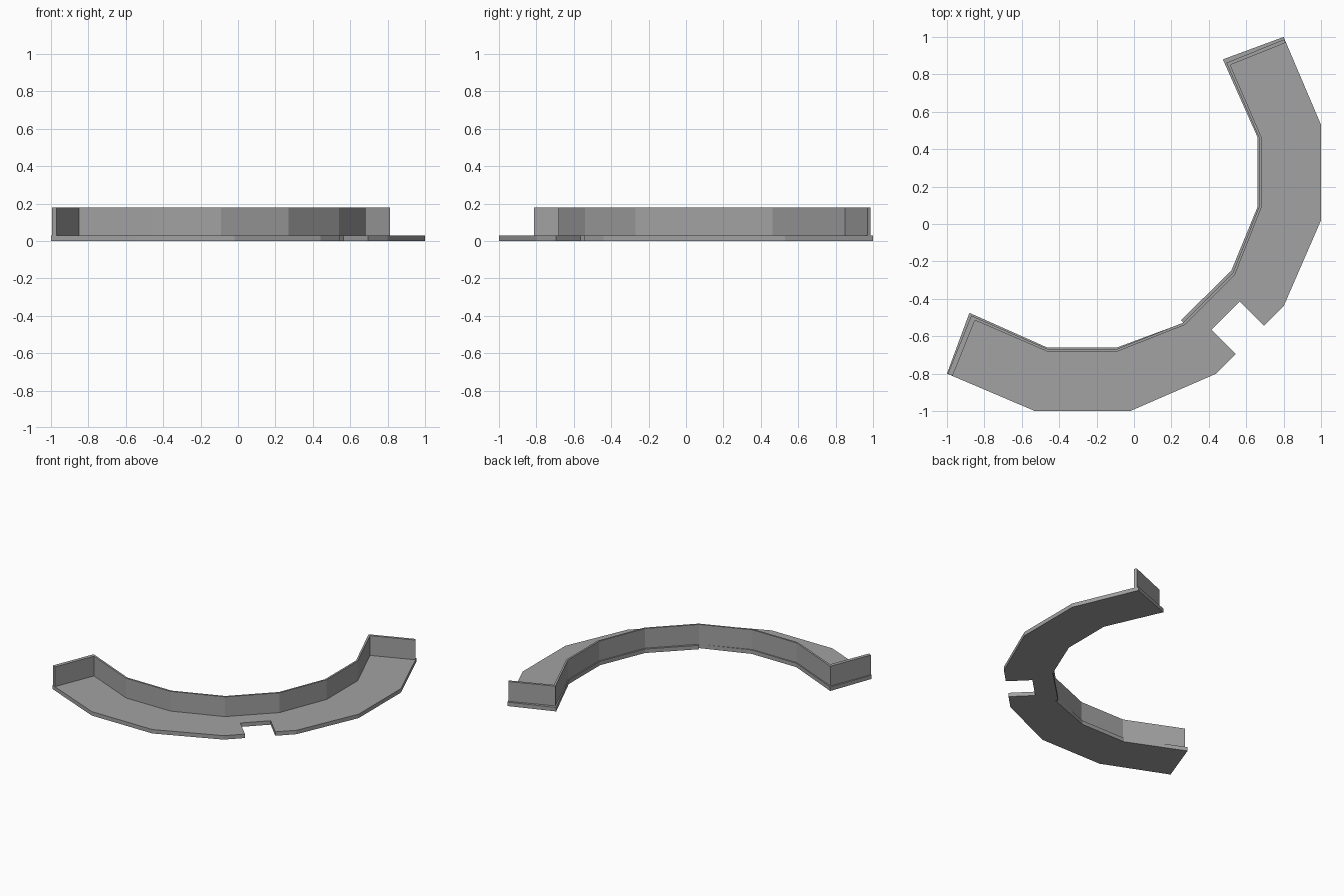
import bpy
import bmesh

cube = bpy.data.objects.get("Cube")
if cube:
    bpy.data.objects.remove(cube, do_unlink=True)

grey = bpy.data.materials.new("mid grey")
grey.use_nodes = True
colour = (0.36, 0.36, 0.36, 1)
grey.diffuse_color = colour
grey.node_tree.nodes["Principled BSDF"].inputs["Base Color"].default_value = colour


def mirrored(points):
    """Reflect points across the diagonal y = -x, reversing their order."""
    return [(-y, -x) for x, y in reversed(points)]


def prism(name, outline, bottom, top):
    """Extrude a flat outline between two heights."""
    bm = bmesh.new()
    base = bm.faces.new([bm.verts.new((x, y, bottom)) for x, y in outline])
    result = bmesh.ops.extrude_face_region(bm, geom=[base], use_keep_orig=True)
    raised = [g for g in result["geom"] if isinstance(g, bmesh.types.BMVert)]
    bmesh.ops.translate(bm, verts=raised, vec=(0, 0, top - bottom))
    bmesh.ops.recalc_face_normals(bm, faces=bm.faces)
    mesh = bpy.data.meshes.new(name)
    bm.to_mesh(mesh)
    bm.free()
    mesh.materials.append(grey)
    obj = bpy.data.objects.new(name, mesh)
    bpy.context.collection.objects.link(obj)
    return obj


# Curved floor plate with a notch in the middle of its outer rim
outer_half = [(0.8, 1.0), (1.0, 0.53), (1.0, 0.02), (0.8, -0.44),
              (0.695, -0.545), (0.565, -0.415)]
inner_half = [(0.52, -0.25), (0.66, 0.09), (0.66, 0.465), (0.475, 0.88)]
joint_step = [(0.265, -0.528), (0.25, -0.515)]
plate = outer_half + mirrored(outer_half) + mirrored(inner_half)[:-1] + joint_step + inner_half
prism("floor_plate", plate, 0, 0.03)

# Upright wall along the inner rim, turning outward across both ends
wall_front = [(0.54, -0.27), (0.682, 0.09), (0.682, 0.463), (0.515, 0.85), (0.812, 0.97)]
wall_back = [(0.528, -0.262), (0.668, 0.09), (0.668, 0.463), (0.494, 0.862), (0.802, 0.986)]
left_front = mirrored(wall_front)
left_back = mirrored(wall_back)
left_back[0] = (-0.995, -0.8)
left_back[1] = (-0.87, -0.49)
wall = left_front + wall_front + (left_back + wall_back)[::-1]
prism("rim_wall", wall, 0.03, 0.18)
